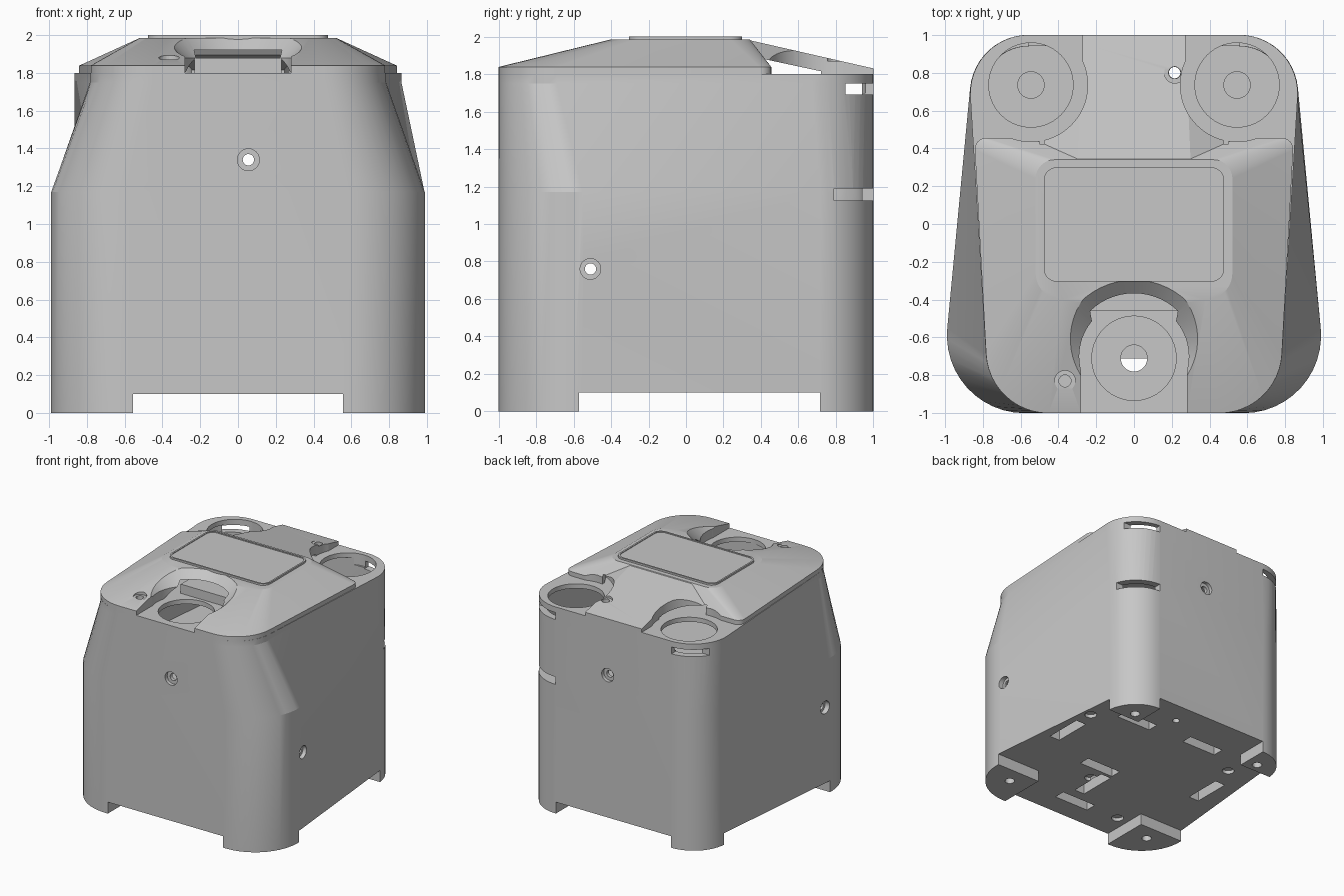
import bpy
import bmesh
import math
from mathutils import Vector, Matrix

if "Cube" in bpy.data.objects:
    bpy.data.objects.remove(bpy.data.objects["Cube"], do_unlink=True)

GREY = (0.57, 0.57, 0.57, 1)
grey = bpy.data.materials.new("light grey plastic")
grey.use_nodes = True
grey.diffuse_color = GREY
grey.node_tree.nodes["Principled BSDF"].inputs["Base Color"].default_value = GREY


def finish(name, bm):
    bmesh.ops.recalc_face_normals(bm, faces=bm.faces)
    mesh = bpy.data.meshes.new(name)
    bm.to_mesh(mesh)
    bm.free()
    mesh.materials.append(grey)
    obj = bpy.data.objects.new(name, mesh)
    bpy.context.collection.objects.link(obj)
    return obj


def outline(xf, xb, yf, yb, rf, rb, d=0, n=12):
    """Rounded trapezoid: front and back half widths, inset by d."""
    pts = [Vector(p) for p in ((xf - d, yf + d), (xb - d, yb - d),
                               (d - xb, yb - d), (d - xf, yf + d))]
    result = []
    for i, r in enumerate((rf, rb, rb, rf)):
        r = max(r - d, 0.02)
        p = pts[i]
        u = (pts[i - 1] - p).normalized()
        v = (pts[(i + 1) % 4] - p).normalized()
        half = u.angle(v) / 2
        c = p + (u + v).normalized() * r / math.sin(half)
        start = p + u * r / math.tan(half) - c
        a0 = math.atan2(start.y, start.x)
        for k in range(n + 1):
            a = a0 + (math.pi - 2 * half) * k / n
            result.append((c.x + r * math.cos(a), c.y + r * math.sin(a)))
    return result


def loft(name, sections):
    """Skin a stack of (z, outline) sections and cap the ends."""
    bm = bmesh.new()
    rings = [[bm.verts.new((x, y, z)) for x, y in pts] for z, pts in sections]
    n = len(rings[0])
    for low, high in zip(rings, rings[1:]):
        for i in range(n):
            j = (i + 1) % n
            bm.faces.new((low[i], low[j], high[j], high[i]))
    bm.faces.new(rings[0][::-1])
    bm.faces.new(rings[-1])
    return finish(name, bm)


def hull(name, points):
    bm = bmesh.new()
    for p in points:
        bm.verts.new(p)
    bmesh.ops.convex_hull(bm, input=bm.verts)
    bmesh.ops.dissolve_limit(bm, angle_limit=0.001, verts=bm.verts, edges=bm.edges)
    return finish(name, bm)


def box(x0, x1, y0, y1, z0, z1, name="cutter"):
    return hull(name, [(x, y, z) for x in (x0, x1) for y in (y0, y1) for z in (z0, z1)])


def rod(centre, r1, r2, depth, axis="Z", n=40):
    """Cylinder or cone centred on a point; r2 lies towards +axis."""
    turn = {"Z": Matrix(), "X": Matrix.Rotation(math.pi / 2, 4, "Y"),
            "Y": Matrix.Rotation(-math.pi / 2, 4, "X")}[axis]
    bm = bmesh.new()
    bmesh.ops.create_cone(bm, cap_ends=True, segments=n, radius1=r1, radius2=r2,
                          depth=depth, matrix=Matrix.Translation(centre) @ turn)
    return finish("cutter", bm)


def combine(target, tools, operation="DIFFERENCE"):
    bpy.context.view_layer.objects.active = target
    for tool in tools:
        mod = target.modifiers.new("shape", "BOOLEAN")
        mod.operation = operation
        mod.solver = "EXACT"
        mod.object = tool
        bpy.ops.object.modifier_apply(modifier=mod.name)
        bpy.data.objects.remove(tool, do_unlink=True)


def smooth(obj):
    bpy.ops.object.select_all(action="DESELECT")
    obj.select_set(True)
    bpy.context.view_layer.objects.active = obj
    bpy.ops.object.shade_smooth_by_angle(angle=math.radians(15))


WIDE = (1.03, 0.84, -1, 1, 0.41, 0.31)
NARROW = (0.765, 0.885, -1, 1, 0.33, 0.31)
WELLS = ((-0.545, 0.735), (0.545, 0.735), (0, -0.71))

# Main housing: hollow shell with floor, shelf and top plate
wide, narrow = outline(*WIDE), outline(*NARROW)
wide_in, narrow_in = outline(*WIDE, d=0.06), outline(*NARROW, d=0.06)
body = loft("housing", [(0, wide), (1.17, wide), (1.75, narrow), (1.8, narrow)])
cuts = [loft("cutter", [(0.2, wide_in), (1.08, wide_in)]),
        loft("cutter", [(1.12, wide_in), (1.17, wide_in), (1.75, narrow_in), (1.76, narrow_in)])]

# Clearance under the floor leaves four corner feet
cuts += [box(-0.555, 0.555, -1.2, 1.2, -0.1, 0.1),
         box(-1.2, 1.2, -0.57, 0.715, -0.1, 0.1)]

# Round wells in the top plate, with small holes in the shelf
for x, y in WELLS:
    cuts += [rod((x, y, 1.8), 0.223, 0.223, 0.2, n=56), rod((x, y, 1.1), 0.07, 0.07, 0.1)]

# Curved slots around the back corners
cuts += [box(0.56, 1.2, 0.85, 1.2, 1.69, 1.75), box(-1.2, -0.56, 0.85, 1.2, 1.69, 1.75),
         box(0.56, 1.2, 0.79, 1.2, 1.125, 1.19)]

# Countersunk screw holes through opposite walls
cuts += [rod((0.055, 0, 1.34), 0.03, 0.03, 2.4, "Y"), rod((0, -0.51, 0.76), 0.03, 0.03, 2.4, "X")]
for s in (-1, 1):
    cuts += [rod((0.055, s, 1.34), 0.058, 0.058, 0.06, "Y"),
             rod((s * 0.98, -0.51, 0.76), 0.055, 0.055, 0.07, "X")]

# Floor slots: centre and long direction
for x, y, along in ((0.8, 0.1, "y"), (0.46, 0.59, "x"), (-0.22, 0.62, "x"), (0.2, -0.2, "x"),
                    (0.07, -0.45, "y"), (0, -0.76, "x"), (-0.73, 0.07, "y")):
    a, b = (0.17, 0.05) if along == "x" else (0.05, 0.17)
    cuts.append(box(x - a, x + a, y - b, y + b, 0.05, 0.25))

# Screw holes in the floor and feet
for x, y in ((0.82, 0.42), (-0.65, 0.44), (-0.45, -0.75), (0.15, -0.38)):
    cuts.append(rod((x, y, 0.1), 0.05, 0.05, 0.06, n=24))
for x, y in ((0.66, 0.8), (-0.66, 0.8), (0.74, -0.72), (-0.74, -0.72)):
    cuts.append(rod((x, y, 0), 0.04, 0.04, 0.12, n=24))
cuts.append(rod((0.215, 0.8, 1), 0.03, 0.03, 2.4, n=24))
combine(body, cuts)
smooth(body)

# Lid: sloped cover with a tongue reaching the back edge
RIM = (0.765, 0.845, -1, 0.455, 0.33, 0.06)
CROWN = (0.52, 0.52, -0.4, 0.34, 0.14, 0.1)
lid = loft("lid", [(1.8, outline(*RIM)), (1.838, outline(*RIM)), (1.985, outline(*CROWN))])
tongue = []
for s in (-1, 1):
    tongue += [(s * 0.3, 0.32, 1.985), (s * 0.3, 0.32, 1.8), (s * 0.27, 1, 1.83),
               (s * 0.27, 1, 1.8), (s * 0.54, 0.44, 1.845), (s * 0.54, 0.44, 1.8)]
combine(lid, [hull("tongue", tongue)], "UNION")

# Hollow underside of the lid and tongue
inner_rim = outline(0.735, 0.79, -0.62, 0.41, 0.15, 0.05)
inner_crown = outline(0.5, 0.5, -0.46, 0.33, 0.1, 0.05)
cavity = [(s * 0.5, y, z) for s in (-1, 1)
          for y, z in ((0.3, 1.79), (0.3, 1.905), (0.72, 1.79), (0.72, 1.815))]
cuts = [loft("cutter", [(1.79, inner_rim), (1.8, inner_rim), (1.92, inner_crown)]),
        hull("cutter", cavity)]

# Openings in the lid around the three wells
cuts += [rod((0, -0.7, 1.9), 0.29, 0.29, 0.4, n=56),
         rod((0, -0.7, 1.935), 0.28, 0.42, 0.13, n=56),
         box(-0.28, 0.28, -1.2, -0.71, 1.7, 2.1)]
for s in (-1, 1):
    cuts += [rod((s * 0.545, 0.735, 1.9), 0.3, 0.3, 0.4, n=56),
             box(*sorted((s * 0.272, s * 0.9)), 0.735, 1.2, 1.7, 2.1)]

# Countersunk screw holes in the lid
for x, y, z in ((0.215, 0.8, 1.87), (-0.365, -0.83, 1.87)):
    cuts += [rod((x, y, z), 0.032, 0.032, 0.2, n=24), rod((x, y, z + 0.04), 0.055, 0.055, 0.08, n=24)]
combine(lid, cuts)
smooth(lid)

# Raised display panel in a slim frame
frame = loft("display_frame", [(1.97, outline(0.477, 0.477, -0.305, 0.3, 0.07, 0.07)),
                               (2.0, outline(0.477, 0.477, -0.305, 0.3, 0.07, 0.07))])
opening = outline(0.463, 0.463, -0.29, 0.286, 0.06, 0.06)
combine(frame, [loft("cutter", [(1.994, opening), (2.1, opening)])])
smooth(frame)

# Display carrier seen through the front opening
box(-0.23, 0.23, -0.46, 0.28, 1.79, 1.88, "display_carrier")
